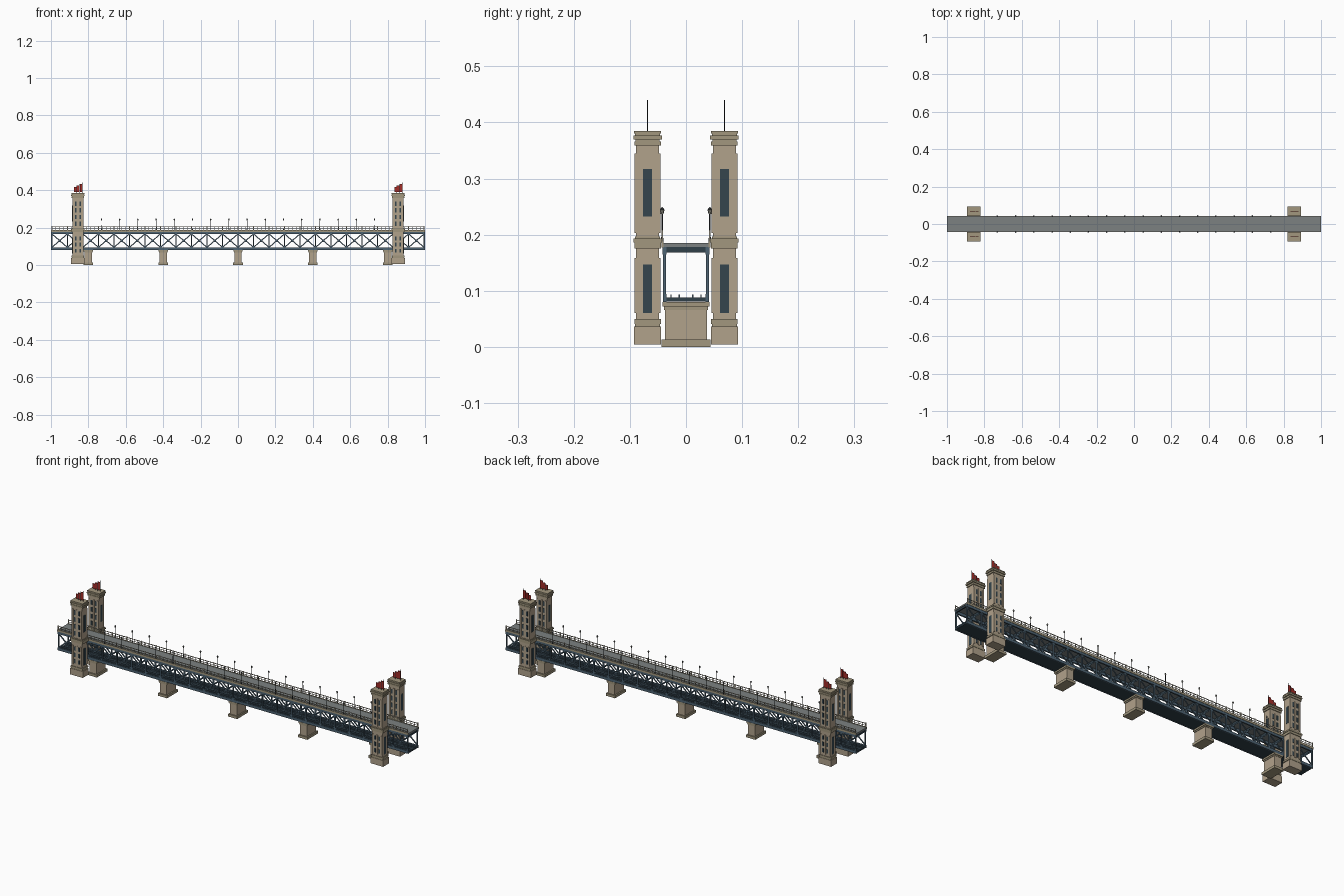
import bpy, bmesh, math
from mathutils import Vector, Matrix

if "Cube" in bpy.data.objects:
    bpy.data.objects.remove(bpy.data.objects["Cube"])


def mat(name, r, g, b):
    m = bpy.data.materials.new(name)
    m.diffuse_color = (r, g, b, 1)
    m.use_nodes = True
    m.node_tree.nodes["Principled BSDF"].inputs["Base Color"].default_value = m.diffuse_color
    return m


STONE = mat("tan stone", 0.44, 0.36, 0.26)
TRIM = mat("trim stone", 0.36, 0.31, 0.21)
STEEL = mat("blue steel", 0.075, 0.125, 0.17)
DARK = mat("dark steel", 0.03, 0.05, 0.065)
GLASS = mat("dark window", 0.035, 0.06, 0.075)
ROAD = mat("road grey", 0.20, 0.22, 0.22)
RAIL = mat("rail stone", 0.42, 0.39, 0.31)
RED = mat("flag red", 0.36, 0.025, 0.02)
BLACK = mat("lamp iron", 0.03, 0.035, 0.04)
LIGHT = mat("lamp glass", 0.30, 0.30, 0.26)


class Part:
    """Collects boxes, bars and turned shapes into one object."""
    def __init__(self, name, material):
        self.bm, self.name, self.material = bmesh.new(), name, material

    def box(self, x0, x1, y0, y1, z0, z1):
        m = Matrix.Translation(((x0 + x1) / 2, (y0 + y1) / 2, (z0 + z1) / 2))
        s = Matrix.Diagonal((abs(x1 - x0), abs(y1 - y0), z1 - z0, 1))
        bmesh.ops.create_cube(self.bm, size=1, matrix=m @ s)

    def block(self, cx, cy, hx, hy, z0, z1):
        self.box(cx - hx, cx + hx, cy - hy, cy + hy, z0, z1)

    def bar(self, a, b, w, d):
        a, b = Vector(a), Vector(b)
        ax = (b - a).normalized()
        side = Vector((0, 1, 0))
        rot = Matrix((ax, side, ax.cross(side))).transposed().to_4x4()
        s = Matrix.Diagonal(((b - a).length, d, w, 1))
        bmesh.ops.create_cube(self.bm, size=1, matrix=Matrix.Translation((a + b) / 2) @ rot @ s)

    def cone(self, x, y, z0, z1, r0, r1, n=6):
        bmesh.ops.create_cone(self.bm, cap_ends=True, segments=n, radius1=r0, radius2=r1,
                              depth=z1 - z0, matrix=Matrix.Translation((x, y, (z0 + z1) / 2)))

    def done(self):
        me = bpy.data.meshes.new(self.name)
        self.bm.to_mesh(me)
        self.bm.free()
        me.materials.append(self.material)
        bpy.context.collection.objects.link(bpy.data.objects.new(self.name, me))


TX, TY = 0.856, 0.0685
SIDES = (-1, 1)

# Deck, curbs and lower floor
road = Part("road_deck", ROAD)
road.box(-1, 1, -0.0405, 0.0405, 0.178, 0.185)
road.done()
curb = Part("deck_curbs", TRIM)
for s in SIDES:
    curb.box(-1, 1, s * 0.0405, s * 0.0435, 0.177, 0.1875)
curb.done()
floor = Part("lower_floor", DARK)
floor.box(-0.998, 0.998, -0.036, 0.036, 0.081, 0.088)
floor.done()
tracks = Part("track_rails", STEEL)
for y in (-0.027, -0.012, 0.012, 0.027):
    tracks.box(-0.998, 0.998, y - 0.001, y + 0.001, 0.088, 0.093)
tracks.done()

# Truss chords, posts and crossed diagonals
chords = Part("truss_chords", STEEL)
webs = Part("truss_bracing", STEEL)
beams = Part("cross_beams", DARK)
N = 24
STEP = 1.99 / N
for s in SIDES:
    y = s * 0.0385
    chords.box(-0.999, 0.999, s * 0.035, s * 0.042, 0.165, 0.178)
    chords.box(-0.999, 0.999, s * 0.035, s * 0.041, 0.080, 0.094)
    for i in range(N + 1):
        x = -0.995 + i * STEP
        webs.block(x, y, 0.0035, 0.0025, 0.09, 0.17)
        if i < N:
            webs.bar((x, y, 0.094), (x + STEP, y, 0.166), 0.0055, 0.003)
            webs.bar((x, y, 0.166), (x + STEP, y, 0.094), 0.0055, 0.0032)
            webs.block(x + STEP / 2, y, 0.006, 0.0022, 0.124, 0.136)
for i in range(N + 1):
    x = -0.995 + i * STEP
    beams.block(x, 0, 0.003, 0.036, 0.168, 0.178)
chords.done()
webs.done()
beams.done()

# Railing along both deck edges
rail = Part("deck_railing", RAIL)
for s in SIDES:
    y = s * 0.042
    rail.block(0, y, 0.998, 0.0011, 0.203, 0.206)
    rail.block(0, y, 0.998, 0.0008, 0.193, 0.195)
    for i in range(97):
        x = -0.995 + i * 1.99 / 96
        big = i % 4 == 0
        rail.block(x, y, 0.0025 if big else 0.0012, 0.0014 if big else 0.0008,
                   0.187, 0.208 if big else 0.204)
rail.done()

# Street lamps
posts = Part("lamp_posts", BLACK)
bulbs = Part("lamp_heads", LIGHT)
for s in SIDES:
    for i in range(16):
        x, y = -0.73 + i * 1.46 / 15, s * 0.0425
        posts.cone(x, y, 0.186, 0.196, 0.0028, 0.0018)
        posts.cone(x, y, 0.196, 0.238, 0.0014, 0.0012)
        bulbs.cone(x, y, 0.237, 0.244, 0.0025, 0.0042)
        posts.cone(x, y, 0.244, 0.249, 0.0046, 0.0008)
posts.done()
bulbs.done()

# River piers
pier = Part("piers", STONE)
pier_trim = Part("pier_caps_and_feet", TRIM)
for x in (-0.8, -0.4, 0, 0.4, 0.8):
    pier.block(x, 0, 0.0195, 0.0375, 0.012, 0.072)
    pier_trim.block(x, 0, 0.026, 0.044, 0, 0.013)
    pier_trim.block(x, 0, 0.022, 0.039, 0.066, 0.072)
    pier_trim.block(x, 0, 0.025, 0.042, 0.072, 0.080)
pier.done()
pier_trim.done()

# Towers: shaft, mouldings, pilasters and windows
shaft = Part("tower_shafts", STONE)
trim = Part("tower_mouldings", TRIM)
pil = Part("tower_pilasters", STONE)
win = Part("tower_windows", GLASS)
HX, HY = 0.030, 0.0205
for sx in SIDES:
    for sy in SIDES:
        cx, cy = sx * TX, sy * TY
        shaft.block(cx, cy, HX, HY, 0.03, 0.362)
        shaft.block(cx, cy, 0.036, 0.0238, 0.004, 0.036)
        for z0, z1, g in ((0.036, 0.041, 0.0015), (0.041, 0.050, 0.003),
                          (0.175, 0.186, 0.003), (0.186, 0.193, 0.005),
                          (0.193, 0.197, 0.002), (0.359, 0.366, 0.003),
                          (0.366, 0.370, 0.001), (0.370, 0.377, 0.005),
                          (0.377, 0.380, 0.002), (0.380, 0.385, 0.0035)):
            trim.block(cx, cy, HX + g * 1.3, HY + g, z0, z1)
        for f in SIDES:
            # Wide faces: three pilasters with stacked windows between
            yf = cy + f * HY
            for z0, z1 in ((0.06, 0.158), (0.203, 0.345)):
                for dx in (-0.0245, 0, 0.0245):
                    pil.block(cx + dx, yf, 0.0045, 0.0025, z0, z1)
                rows = 3 if z1 < 0.2 else 4
                h = (z1 - z0) / rows
                for r in range(rows):
                    for dx in (-0.0122, 0.0122):
                        win.block(cx + dx, yf, 0.0042, 0.001,
                                  z0 + r * h + 0.006, z0 + (r + 1) * h - 0.006)
            # Narrow faces: one tall window per storey
            for z0, z1 in ((0.06, 0.147), (0.232, 0.317)):
                win.block(cx + f * HX, cy, 0.001, 0.008, z0, z1)
for p in (shaft, trim, pil, win):
    p.done()

# Stepped trios of flags on each tower
poles = Part("flag_poles", BLACK)
flags = Part("flags", RED)
for sx in SIDES:
    for sy in SIDES:
        for k in range(3):
            x, y = sx * TX - 0.007 + k * 0.015, sy * TY
            top = 0.424 + k * 0.008
            poles.cone(x, y, 0.384, top, 0.0011, 0.0011)
            flags.box(x - 0.013, x, y - 0.0012, y + 0.0012, 0.391, top - 0.008)
flags.done()
poles.done()
